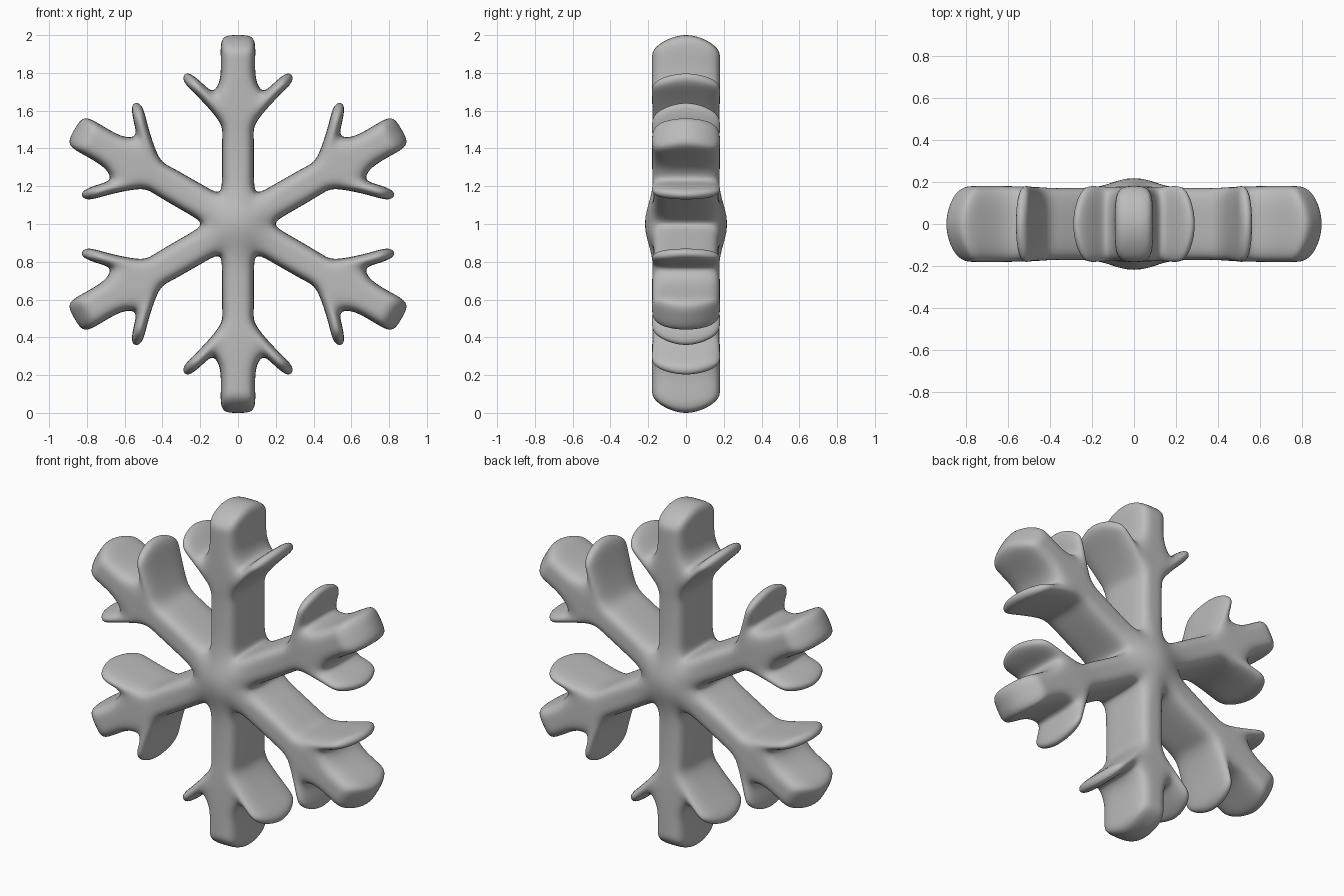
import bpy, bmesh, math

cube = bpy.data.objects.get("Cube")
if cube:
    bpy.data.objects.remove(cube, do_unlink=True)

# One arm in its own frame: name -> (distance out, sideways, half depth, pull out, pull sideways)
# The pull bulges the middle layer outward and draws the outer layers back.
POINTS = {
    "hub": (0, 0, 0.255, 0, 0),
    # spine of the arm
    "root_mid": (0.2, 0, 0.185, 0, 0),
    "stem_low_mid": (0.26, 0, 0.17, 0, 0),
    "stem_high_mid": (0.47, 0, 0.17, 0, 0),
    "fork_mid": (0.55, 0, 0.175, 0, 0),
    "crook_mid": (0.69, 0, 0.18, 0, 0),
    "neck_mid": (0.77, 0, 0.18, 0, 0),
    "head_mid": (0.9, 0, 0.18, 0.04, 0),
    "tip_mid": (1.0, 0, 0.18, 0.09, 0),
    # side of the arm
    "root": (0.17 * math.cos(math.pi / 6), 0.085, 0.17, 0, 0),
    "stem_low": (0.25, 0.085, 0.17, 0, 0),
    "stem_high": (0.47, 0.085, 0.17, 0, 0),
    "fork": (0.53, 0.077, 0.18, 0, 0),
    "crook": (0.69, 0.13, 0.18, 0, 0),
    "neck": (0.76, 0.088, 0.18, 0, 0),
    "head": (0.9, 0.092, 0.18, 0.04, 0),
    "tip": (1.0, 0.092, 0.18, 0.09, 0),
    # side prong
    "prong_low": (0.69, 0.225, 0.19, 0.015, 0.015),
    "prong_low_end": (0.76, 0.305, 0.185, 0.06, 0.06),
    "prong_top": (0.736, 0.179, 0.19, 0.015, 0.015),
    "prong_top_end": (0.82, 0.272, 0.185, 0.06, 0.06),
}
ROWS = ["root", "stem_low", "stem_high", "fork", "crook", "neck", "head", "tip"]
OUTLINE = ["root", "stem_low", "stem_high", "fork", "prong_low", "prong_low_end",
           "prong_top_end", "prong_top", "crook", "neck", "head", "tip", "tip_mid"]
PRONG = [("fork", "prong_low", "prong_top", "crook"),
         ("prong_low", "prong_low_end", "prong_top_end", "prong_top")]

bm = bmesh.new()


def add_arm(angle):
    cache = {}

    def vert(name, side, layer):
        if name == "hub" or name.endswith("_mid"):
            side = 0
        key = (name, side, layer)
        if key not in cache:
            u, v, depth, pull_u, pull_v = POINTS[name]
            shift = -2 / 3 if layer else 1 / 3
            u += pull_u * shift
            v = (v + pull_v * shift) * side
            cache[key] = bm.verts.new((u * math.cos(angle) - v * math.sin(angle),
                                       depth * layer,
                                       1 + u * math.sin(angle) + v * math.cos(angle)))
        return cache[key]

    # front and back skins
    for layer in (-1, 1):
        bm.faces.new([vert("hub", 0, layer), vert("root", 1, layer),
                      vert("root_mid", 0, layer), vert("root", -1, layer)])
        for side in (-1, 1):
            cells = [(a, b, b + "_mid", a + "_mid") for a, b in zip(ROWS, ROWS[1:])]
            for cell in cells + PRONG:
                bm.faces.new([vert(n, side, layer) for n in cell])
            # walls from the skin to the middle layer
            for a, b in zip(OUTLINE, OUTLINE[1:]):
                bm.faces.new([vert(a, side, layer), vert(b, side, layer),
                              vert(b, side, 0), vert(a, side, 0)])


for i in range(6):
    add_arm(math.radians(30 + 60 * i))

# Join the arms at the hub
bmesh.ops.remove_doubles(bm, verts=bm.verts[:], dist=0.001)
bmesh.ops.recalc_face_normals(bm, faces=bm.faces[:])
for face in bm.faces:
    face.smooth = True

mesh = bpy.data.meshes.new("snowflake")
bm.to_mesh(mesh)
bm.free()
snowflake = bpy.data.objects.new("snowflake", mesh)
bpy.context.collection.objects.link(snowflake)

# Rounded surface
subdivision = snowflake.modifiers.new("rounding", "SUBSURF")
subdivision.levels = subdivision.render_levels = 3

# Plain grey
grey = bpy.data.materials.new("grey")
grey.use_nodes = True
colour = (0.5, 0.5, 0.5, 1)
grey.diffuse_color = colour
grey.node_tree.nodes["Principled BSDF"].inputs["Base Color"].default_value = colour
mesh.materials.append(grey)
